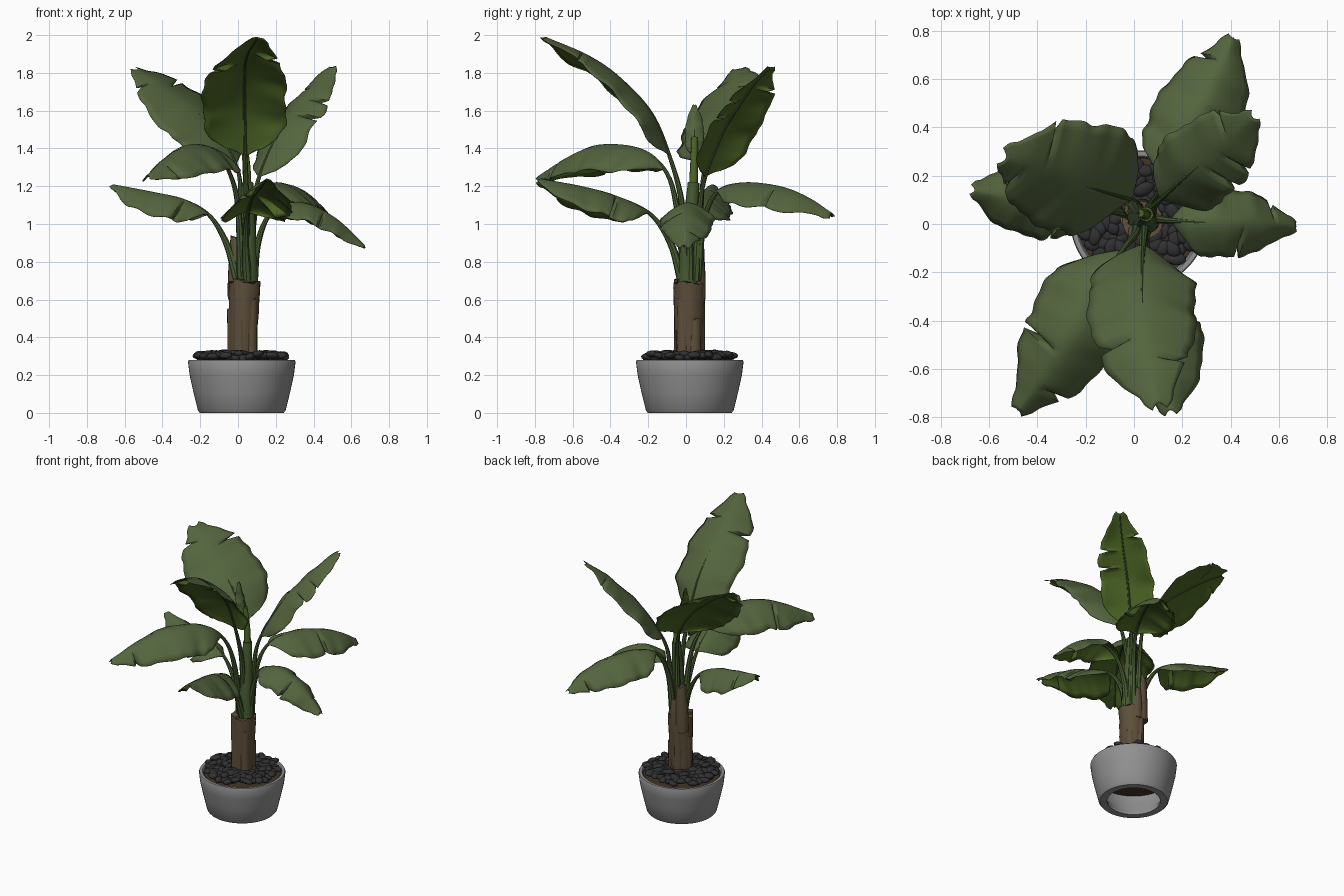
import bpy, bmesh, math, random
from mathutils import Vector, Matrix

if "Cube" in bpy.data.objects:
    bpy.data.objects.remove(bpy.data.objects["Cube"])
random.seed(4)
UP = Vector((0, 0, 1))


def mat(name, r, g, b):
    m = bpy.data.materials.new(name)
    m.diffuse_color = (r, g, b, 1)
    m.use_nodes = True
    m.node_tree.nodes["Principled BSDF"].inputs["Base Color"].default_value = m.diffuse_color
    return m


LEAF = mat("leaf_top_green", 0.087, 0.128, 0.047)
UNDER = mat("leaf_underside_green", 0.072, 0.130, 0.018)
STEM = mat("stem_green", 0.062, 0.105, 0.030)
BARK = mat("bark_brown", 0.110, 0.078, 0.042)
SOIL = mat("soil_brown", 0.055, 0.035, 0.018)
POT = mat("pot_grey", 0.28, 0.28, 0.28)
STONE = mat("pebble_black", 0.03, 0.03, 0.032)


def finish(name, bm, mats, angle=40):
    me = bpy.data.meshes.new(name)
    bm.to_mesh(me)
    bm.free()
    ob = bpy.data.objects.new(name, me)
    bpy.context.collection.objects.link(ob)
    for m in mats:
        me.materials.append(m)
    bpy.ops.object.select_all(action='DESELECT')
    bpy.context.view_layer.objects.active = ob
    ob.select_set(True)
    bpy.ops.object.shade_smooth_by_angle(angle=math.radians(angle))
    return ob


def spline(pts, step=24):
    """Catmull-Rom through pts, step samples per span."""
    p = [Vector(q) for q in pts]
    p = [2 * p[0] - p[1]] + p + [2 * p[-1] - p[-2]]
    out = []
    for i in range(1, len(p) - 2):
        a, b, c, d = p[i - 1:i + 3]
        for k in range(step):
            t = k / step
            out.append(0.5 * (2 * b + (c - a) * t + (2 * a - 5 * b + 4 * c - d) * t * t
                              + (3 * b - a - 3 * c + d) * t ** 3))
    return out + [p[-2]]


def even(line, n):
    """Resample a polyline to n + 1 evenly spaced points."""
    acc = [0]
    for a, b in zip(line, line[1:]):
        acc.append(acc[-1] + (b - a).length)
    out, j = [], 0
    for i in range(n + 1):
        s = acc[-1] * i / n
        while j < len(acc) - 2 and acc[j + 1] < s:
            j += 1
        out.append(line[j].lerp(line[j + 1], (s - acc[j]) / (acc[j + 1] - acc[j])))
    return out


def lerp_table(tab, u):
    for (a, x), (b, y) in zip(tab, tab[1:]):
        if u <= b:
            return x + (y - x) * (u - a) / (b - a)
    return tab[-1][1]


def tube(name, line, radius, m, sides=10, rough=0.0, jag=0.0):
    """Tube along a line; radius is a function of 0..1."""
    bm = bmesh.new()
    rings, n = [], len(line) - 1
    wob = [random.uniform(-1, 1) for _ in range(sides)]
    for i, p in enumerate(line):
        t = (line[min(i + 1, n)] - line[max(i - 1, 0)]).normalized()
        s = t.cross(Vector((0.13, 1, 0))).normalized()
        q = s.cross(t)
        ring = []
        for k in range(sides):
            a = 2 * math.pi * k / sides
            r = radius(i / n) * (1 + rough * (0.6 * wob[k] + random.uniform(-.5, .5)))
            off = t * (jag * wob[k] if i == n else 0)
            ring.append(bm.verts.new(p + (s * math.cos(a) + q * math.sin(a)) * r + off))
        rings.append(ring)
    for a, b in zip(rings, rings[1:]):
        for k in range(sides):
            bm.faces.new((a[k], a[(k + 1) % sides], b[(k + 1) % sides], b[k]))
    bm.faces.new(rings[0][::-1])
    bm.faces.new(rings[-1])
    bmesh.ops.recalc_face_normals(bm, faces=bm.faces)
    return finish(name, bm, [m])


def lathe(name, prof, m, x, y, closed=True, sides=64):
    bm = bmesh.new()
    rings = [[bm.verts.new((x + r * math.cos(2 * math.pi * k / sides),
                            y + r * math.sin(2 * math.pi * k / sides), z)) for k in range(sides)]
             for r, z in prof]
    pairs = list(zip(rings, rings[1:])) + ([(rings[-1], rings[0])] if closed else [])
    for a, b in pairs:
        for k in range(sides):
            bm.faces.new((a[k], a[(k + 1) % sides], b[(k + 1) % sides], b[k]))
    if not closed:
        bm.faces.new(rings[0])
        bm.faces.new(rings[-1])
    bmesh.ops.recalc_face_normals(bm, faces=bm.faces)
    return finish(name, bm, [m], 35)


WIDTH = [(0, .14), (.04, .48), (.1, .78), (.2, .96), (.38, 1), (.58, .95), (.75, .78),
         (.85, .54), (.92, .32), (.97, .26), (1, .14)]


def leaf(name, pts, half, droop, roll=0.0, tears=()):
    """Stalk runs along all pts; the blade starts at the third point."""
    line = spline(pts)
    stalk = even(line, 40)
    big = min(1, half / .1)
    tube(name + "_stalk", [p - UP * (0.004 + .007 * i / 40) for i, p in enumerate(stalk)],
         lambda u: (0.026 - 0.013 * min(1, u * 2.2) - 0.009 * u) * big, STEM, 8)
    n, c = 54, 6
    mid = even(line[48:], n)
    ph = random.uniform(0, 6)
    bm = bmesh.new()
    rows = []
    for i, p in enumerate(mid):
        u = i / n
        t = (mid[min(i + 1, n)] - mid[max(i - 1, 0)]).normalized()
        side = Matrix.Rotation(roll, 3, t) @ t.cross(UP).normalized()
        nor = side.cross(t)
        row = []
        for j in range(-c, c + 1):
            v = j / c
            sg = 1 if v > 0 else -1
            w = half * lerp_table(WIDTH, u) * (1 + .035 * math.sin(u * 17 + ph + sg) + .02 * math.sin(u * 43 + sg))
            if any(abs(i - k) < 1 and sg == s for k, s in tears):   # torn edge
                w *= 0.62
            h = -droop * lerp_table(WIDTH, u) * abs(v) ** 1.6
            h += .007 * big * abs(v) * math.sin(u * 21 + ph + 2 * sg)
            back = t * (.1 * v * v * half)
            row.append(bm.verts.new(p + side * v * w + nor * h + back))
        rows.append(row)
    for a, b in zip(rows, rows[1:]):
        for j in range(2 * c):
            bm.faces.new((a[j], a[j + 1], b[j + 1], b[j]))
    ob = finish(name, bm, [LEAF, UNDER], 60)
    sol = ob.modifiers.new("two_sided", 'SOLIDIFY')
    sol.thickness, sol.offset, sol.material_offset = 0.003, -1, 1


# Pot, open underneath, with a soil plug
lathe("pot", [(.175, 0), (.222, 0), (.232, .012), (.256, .11), (.276, .2), (.285, .272), (.281, .28),
              (.262, .28), (.256, .272), (.25, .2), (.225, .1), (.18, .03)], POT, .02, .02)
lathe("soil", [(.246, .18), (.253, .27)], SOIL, .02, .02, False)

# Pebbles in a sunflower spread
bm = bmesh.new()
for k in range(120):
    r, a = .235 * math.sqrt((k + 3) / 123), k * 2.39996
    z = .288 + .022 * random.random() + .016 * (1 - r / .24)
    mx = (Matrix.Translation((.02 + r * math.cos(a), .02 + r * math.sin(a), z))
          @ Matrix.Rotation(random.uniform(0, 6.28), 4, 'Z')
          @ Matrix.Rotation(random.uniform(-.3, .3), 4, 'X')
          @ Matrix.Diagonal((random.uniform(.034, .046), random.uniform(.025, .032), .018, 1)))
    bmesh.ops.create_icosphere(bm, subdivisions=2, radius=1, matrix=mx)
finish("pebbles", bm, [STONE], 80)

# Trunk with cut leaf sheaths around it
tube("trunk", even([Vector((.022, .017, .27)), Vector((.034, .017, .69))], 14),
     lambda u: .071 + .013 * u, BARK, 24, .05, .012)
for k in range(5):
    a = k * 2.5 + .6
    d = Vector((math.cos(a), math.sin(a), 0))
    o = Vector((.028, .017, 0)) + d * .048
    tube("bark_sheath_%d" % k, even([o + UP * .3, o + d * .006 + UP * (.5 + .05 * k)], 8),
         lambda u: .036 - .004 * u, BARK, 12, .06, .012)
for k, (x, y, z) in enumerate([(-.01, .06, .93), (.035, .062, .84)]):
    tube("upper_sheath_%d" % k, even([Vector((x, y, .6)), Vector((x, y + .003, z))], 10),
         lambda u: .044 - .014 * u * u, BARK, 14, .06, .02)
tube("green_core", even(spline([(.05, .012, .6), (.05, .018, .9), (.05, .04, 1.22)]), 16),
     lambda u: .06 - .03 * u, STEM, 14, .04)

# Half-open young leaf in the middle
tube("young_stem", even(spline([(.05, .035, 1.05), (.045, .042, 1.3), (.025, .045, 1.46)]), 20),
     lambda u: .027 - .01 * u, UNDER, 12, .03)
leaf("young_leaf", [(.05, .035, 1.1), (.045, .042, 1.25), (.04, .045, 1.36), (.02, .045, 1.47),
     (-.005, .045, 1.56), (-.02, .045, 1.63)], .05, .025)

# Large leaves
leaf("leaf_front_tall", [(.05, 0, .7), (.045, -.02, 1.1), (.04, -.085, 1.36), (.035, -.18, 1.59),
     (.035, -.34, 1.77), (.045, -.51, 1.89), (.1, -.74, 1.99)], .225, .09, 0, ((42, -1), (36, 1)))
leaf("leaf_front_left", [(.02, 0, .7), (.0, -.05, 1.1), (-.05, -.11, 1.29), (-.13, -.24, 1.4),
     (-.26, -.46, 1.42), (-.37, -.63, 1.35), (-.48, -.77, 1.26)], .205, .14, 0, ((34, 1), (45, -1)))
leaf("leaf_left_low", [(0, .03, .7), (-.06, .05, .9), (-.15, .06, 1.05), (-.28, .075, 1.13),
     (-.45, .1, 1.17), (-.66, .14, 1.21)], .15, .12, 0, ((40, 1), (15, -1)))
leaf("leaf_front_low", [(.05, -.02, .7), (.04, -.08, .9), (.05, -.19, 1.06), (.08, -.37, 1.15),
     (.12, -.55, 1.2), (.15, -.77, 1.24)], .18, .13, 0, ((18, -1), (43, 1)))
leaf("leaf_right_low", [(.08, .02, .7), (.1, .02, .88), (.15, .015, 1.03), (.23, .01, 1.1),
     (.36, .005, 1.11), (.52, 0, 1.03), (.67, -.01, .89)], .145, .09, 0, ((30, 1), (44, -1)))
leaf("leaf_back_low", [(.06, .06, .7), (.08, .09, 1.0), (.12, .16, 1.17), (.19, .3, 1.22),
     (.29, .5, 1.2), (.36, .65, 1.14), (.41, .77, 1.06)], .185, .12, 0, ((28, 1), (45, -1)))
leaf("leaf_back_right", [(.07, .05, .7), (.08, .07, 1.05), (.11, .1, 1.25), (.22, .2, 1.5),
     (.34, .3, 1.66), (.42, .37, 1.76), (.49, .44, 1.83)], .175, .06, 0, ((36, 1), (42, -1), (28, 1)))
leaf("leaf_back_left", [(.02, .06, .7), (.015, .08, 1.12), (-.01, .1, 1.32), (-.14, .14, 1.52),
     (-.31, .2, 1.67), (-.43, .24, 1.76), (-.53, .27, 1.82)], .26, .06, -.35, ((46, -1), (40, 1)))
